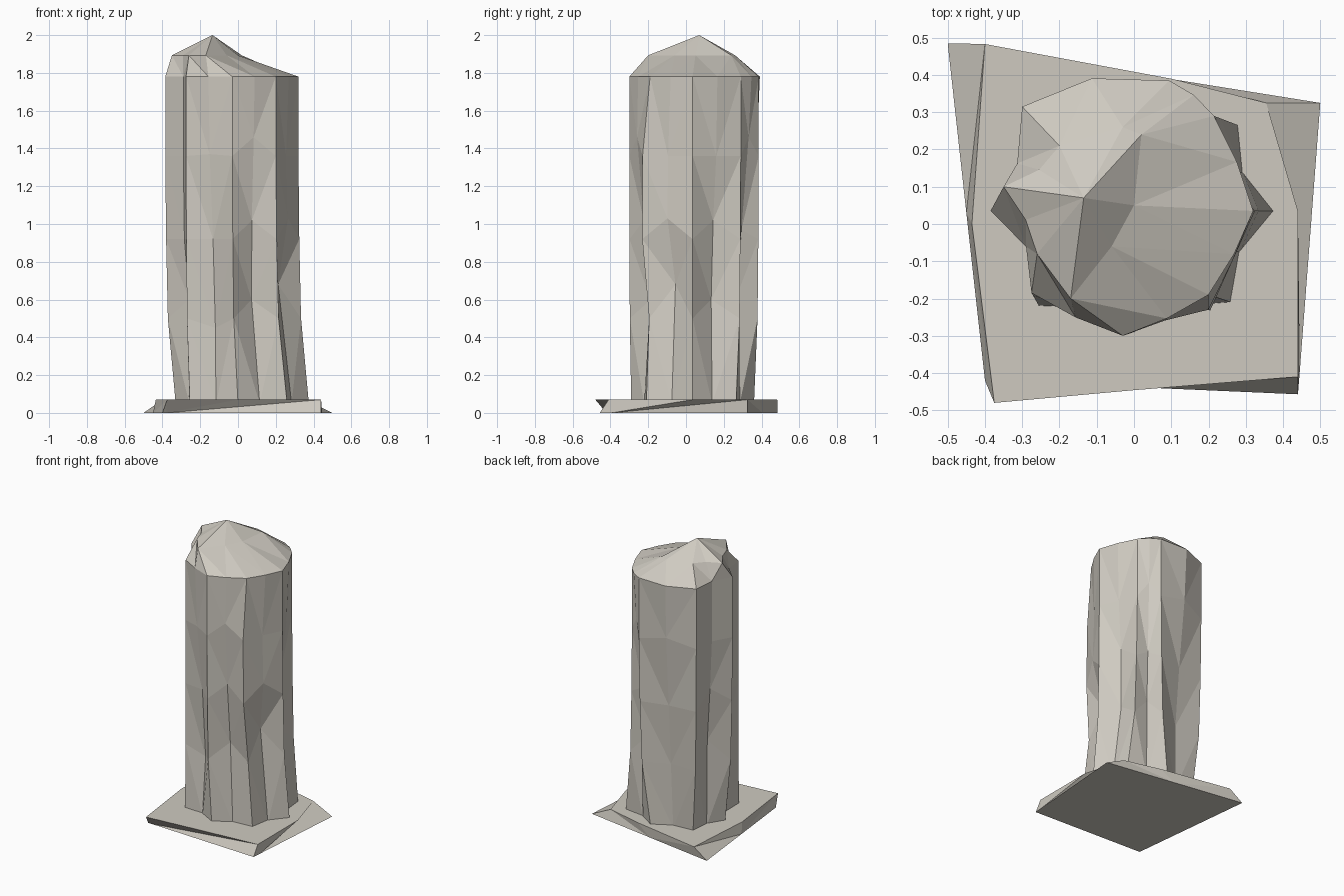
import bpy
from mathutils import Vector

if "Cube" in bpy.data.objects:
    bpy.data.objects.remove(bpy.data.objects["Cube"])

CENTRE = Vector((-0.02, 0.035, 0))


def loft(name, rings, apex=None):
    """Skin equal-length closed rings, closing the ends with a face or an apex."""
    n = len(rings[0])
    verts = [tuple(p) for r in rings for p in r]
    faces = [tuple(reversed(range(n)))]
    for k in range(len(rings) - 1):
        a, b = k * n, (k + 1) * n
        for i in range(n):
            j = (i + 1) % n
            # split each quad so the creases follow the alternating ridges
            if i % 2 == 0:
                faces += [(a + i, a + j, b + i), (a + j, b + j, b + i)]
            else:
                faces += [(a + i, a + j, b + j), (a + i, b + j, b + i)]
    top = (len(rings) - 1) * n
    if apex:
        verts.append(apex)
        faces += [(top + i, top + (i + 1) % n, len(verts) - 1) for i in range(n)]
    else:
        faces.append(tuple(range(top, top + n)))
    mesh = bpy.data.meshes.new(name)
    mesh.from_pydata(verts, [], faces)
    mesh.update()
    obj = bpy.data.objects.new(name, mesh)
    bpy.context.collection.objects.link(obj)
    mesh.materials.append(stone)
    return obj


def fluted_ring(ridges, depths, z, rise=(0,) * 8):
    """Ridge points with a groove point, pulled inward, between each pair."""
    ring = []
    for i, p in enumerate(ridges):
        q = ridges[(i + 1) % len(ridges)]
        mid = CENTRE + ((p + q) / 2 - CENTRE) * (1 - depths[i])
        ring += [Vector((p.x, p.y, z)), Vector((mid.x, mid.y, z + rise[i]))]
    return ring


def pts(*pairs):
    return [Vector((x, y, 0)) for x, y in pairs]


stone = bpy.data.materials.new("warm_grey_stone")
stone.diffuse_color = (0.62, 0.59, 0.53, 1)
stone.use_nodes = True
stone.node_tree.nodes["Principled BSDF"].inputs["Base Color"].default_value = stone.diffuse_color

# Rough-hewn base slab
slab_bottom = pts((0.5, 0.325), (0.0, 0.405), (-0.5, 0.485), (-0.45, 0.03),
                  (-0.4, -0.42), (-0.38, -0.421), (0.44, -0.457), (0.445, -0.395))
slab_top = pts((0.355, 0.325), (0.1, 0.39), (-0.4, 0.483), (-0.435, 0.0),
               (-0.375, -0.48), (0.0, -0.446), (0.44, -0.41), (0.44, 0.035))
loft("base_slab", [slab_bottom, [p + Vector((0, 0, 0.07)) for p in slab_top]])

# Pillar: eight ridges, starting at the right and going counter-clockwise
foot = pts((0.375, 0.035), (0.28, 0.265), (0.02, 0.36), (-0.25, 0.28),
           (-0.33, 0.04), (-0.255, -0.22), (0.0, -0.29), (0.26, -0.21))
shoulder = pts((0.32, 0.035), (0.215, 0.29), (0.095, 0.385), (-0.3, 0.315),
               (-0.385, 0.035), (-0.275, -0.185), (-0.03, -0.3), (0.2, -0.19))
crown = pts((0.0, 0.05), (0.02, 0.24), (-0.03, 0.26), (-0.2, 0.21),
            (-0.35, 0.1), (-0.26, -0.08), (-0.17, -0.2), (-0.06, -0.06))

# Height, blend from foot to shoulder, groove depth, uneven groove heights
flat = (0,) * 8
levels = [
    (0.05, 0.0, 0.10, flat),
    (0.5, 0.75, 0.21, (0.1, 0.12, 0, 0.15, 0.1, -0.05, 0.1, 0.18)),
    (0.92, 0.92, 0.14, (0.1, 0.05, 0, 0.1, 0, 0, 0.1, 0.11)),
    (1.36, 1.0, 0.02, (0, 0.1, 0.05, 0, 0, 0.01, 0.1, 0)),
    (1.78, 1.0, -0.03, flat)]
rings = []
for z, t, d, rise in levels:
    ridges = [a.lerp(b, t) for a, b in zip(foot, shoulder)]
    if 0.9 < z < 1.5:
        ridges[7].y -= 0.04       # front right ridge leans out
    depths = [d] * 8
    depths[2] = d - 0.10 * t      # back bulges outward
    depths[3] = max(d, 0.09)      # left grooves run the full height
    depths[4] = max(d, 0.13)
    if 0.9 < z < 1:
        depths[7] = 0.0           # this groove fades out early
    rings.append(fluted_ring(ridges, depths, z, rise))
rings.append(fluted_ring(crown, [0, 0, 0, 0.08, 0.05, 0, 0, 0], 1.893))
loft("stone_pillar", rings, apex=(-0.135, 0.07, 2.0))
